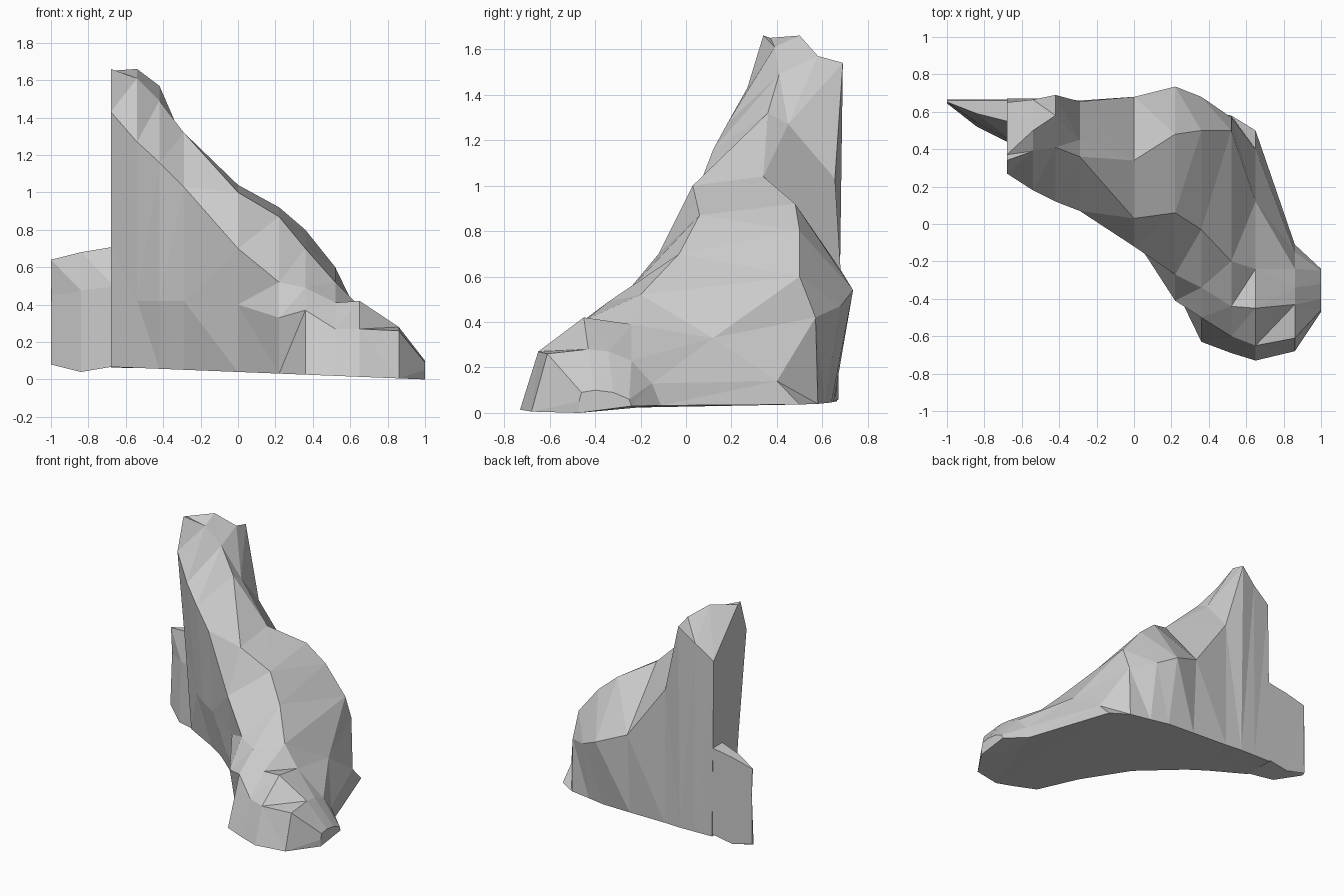
import bpy, bmesh

if "Cube" in bpy.data.objects:
    bpy.data.objects.remove(bpy.data.objects["Cube"])

# Skins a run of cross-sections (each a list of 3D points) into a closed faceted rock
def loft(name, sections):
    bm = bmesh.new()
    rings = [[bm.verts.new(p) for p in s] for s in sections]
    n = len(rings[0])
    for a, b in zip(rings, rings[1:]):
        for i in range(n):
            j = (i + 1) % n
            bm.faces.new((a[i], a[j], b[j], b[i]))
    bm.faces.new(rings[0])
    bm.faces.new(rings[-1])
    bmesh.ops.triangulate(bm, faces=bm.faces[:], quad_method='SHORT_EDGE')
    bmesh.ops.recalc_face_normals(bm, faces=bm.faces[:])
    me = bpy.data.meshes.new(name)
    bm.to_mesh(me)
    bm.free()
    ob = bpy.data.objects.new(name, me)
    bpy.context.collection.objects.link(ob)
    return ob

# Ridge profile per station: x, front foot y, back foot y,
# then (y, z) of front belly, front shoulder, crest front, crest back, back wall
stations = [
    (-.68, .43, .67, (.36, .72), (.27, 1.43), (.34, 1.66), (.37, 1.65), (.65, 1.34)),
    (-.54, .36, .67, (.29, .42), (.18, 1.27), (.39, 1.61), (.50, 1.66), (.665, 1.44)),
    (-.42, .30, .67, (.20, .42), (.12, 1.16), (.41, 1.49), (.58, 1.57), (.69, 1.54)),
    (-.29, .22, .66, (.12, .42), (.07, 1.03), (.36, 1.32), (.45, 1.27), (.655, 1.03)),
    (.00, -.02, .65, (-.07, .40), (-.12, .70), (.03, 1.0), (.34, 1.04), (.68, .63)),
    (.22, -.34, .64, (-.41, .33), (-.27, .52), (.06, .87), (.48, .92), (.735, .54)),
    (.36, -.63, .61, (-.50, .37), (-.34, .49), (-.03, .70), (.50, .80), (.68, .47)),
    (.52, -.69, .58, (-.60, .27), (-.44, .41), (-.20, .52), (.50, .60), (.57, .42)),
    (.65, -.73, .50, (-.65, .27), (-.45, .42), (-.24, .39), (.12, .33), (.40, .14)),
    (.86, -.68, -.11, (-.61, .26), (-.43, .28), (-.34, .27), (-.24, .23), (-.15, .13)),
    (1.0, -.47, -.24, (-.47, .05), (-.46, .09), (-.40, .10), (-.32, .09), (-.25, .06)),
]
ridge = loft("rock_ridge", [
    [(x, front, .04 * (1 - x))]
    + [(x, y, z) for y, z in profile]
    + [(x, back, .05 - .02 * x)]
    for x, front, back, *profile in stations])

# Low fin on the left: x, front y, foot z, top z
fin = [(-1.0, .645, .08, .64), (-.84, .52, .04, .68), (-.66, .43, .07, .71), (-.5, .40, .09, .74)]
wing = loft("rock_fin", [
    [(x, y, foot), (x, y + .02, top * .7), (x, y + (.66 - y) * .5, top),
     (x, .66, top), (x, .665, foot + .01)]
    for x, y, foot, top in fin])

# Fuse fin into the ridge
join = ridge.modifiers.new("fuse", 'BOOLEAN')
join.operation = 'UNION'
join.solver = 'EXACT'
join.object = wing
bpy.context.view_layer.objects.active = ridge
bpy.ops.object.modifier_apply(modifier=join.name)
bpy.data.objects.remove(wing)
